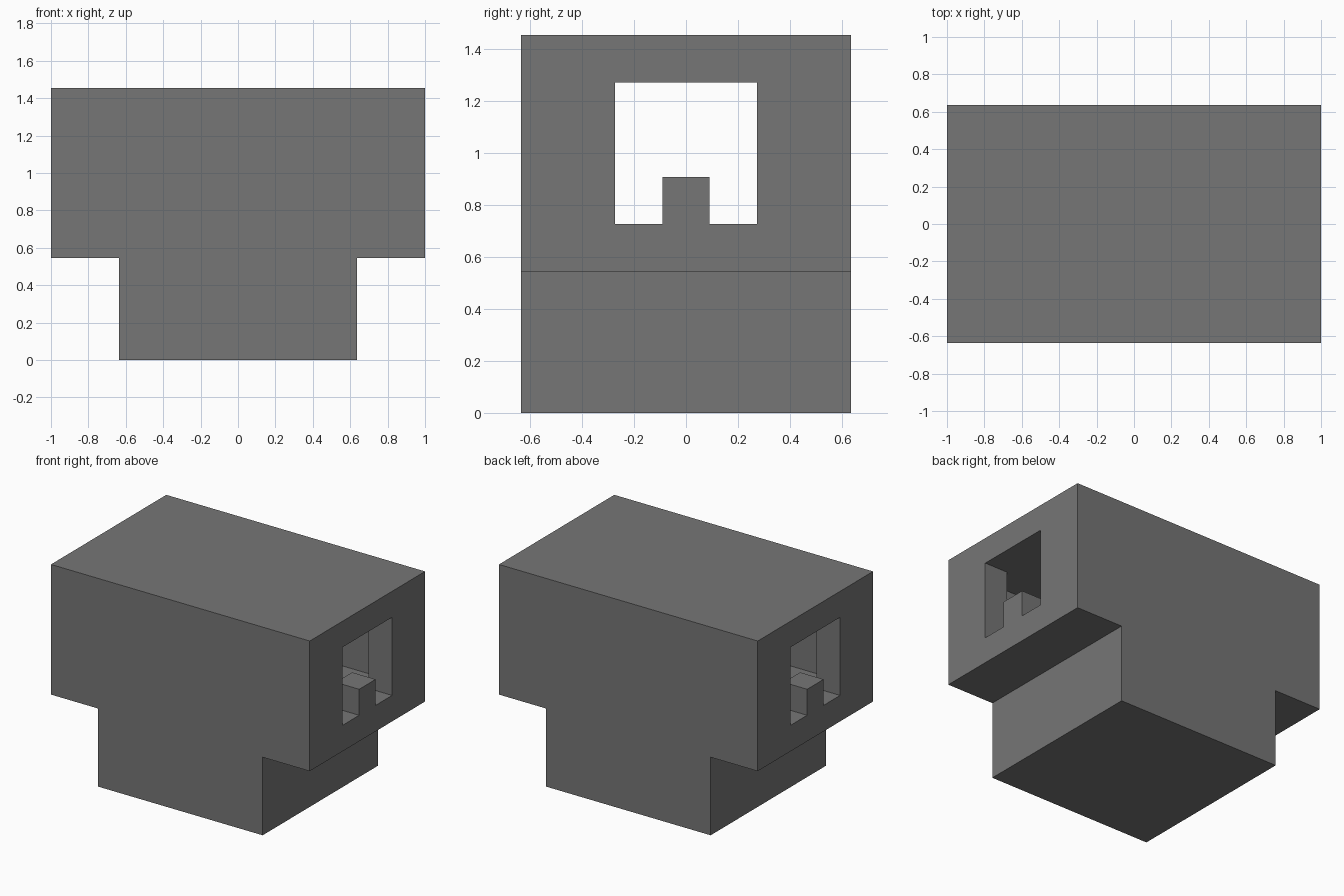
import bpy
import bmesh
from mathutils import Vector

U = 1 / 11  # one grid step; the model is 22 steps long

cube = bpy.data.objects.get("Cube")
if cube:
    bpy.data.objects.remove(cube, do_unlink=True)

# Single flat colour
grey = bpy.data.materials.new("plain_grey")
grey.use_nodes = True
colour = (0.18, 0.18, 0.18, 1)
grey.diffuse_color = colour
grey.node_tree.nodes["Principled BSDF"].inputs["Base Color"].default_value = colour


def prism(name, points, direction):
    """Extrude a closed outline (in grid steps) along a direction."""
    bm = bmesh.new()
    face = bm.faces.new([bm.verts.new(Vector(p) * U) for p in points])
    new = bmesh.ops.extrude_face_region(bm, geom=[face])["geom"]
    bmesh.ops.translate(bm, vec=Vector(direction) * U,
                        verts=[v for v in new if isinstance(v, bmesh.types.BMVert)])
    bmesh.ops.recalc_face_normals(bm, faces=bm.faces)
    mesh = bpy.data.meshes.new(name)
    bm.to_mesh(mesh)
    bm.free()
    mesh.materials.append(grey)
    obj = bpy.data.objects.new(name, mesh)
    bpy.context.collection.objects.link(obj)
    return obj


def mirrored(half):
    """Complete an outline by mirroring it across x = 0."""
    return half + [(-x, y, z) for x, y, z in reversed(half)]


def subtract(target, cutter):
    mod = target.modifiers.new("cut", 'BOOLEAN')
    mod.operation = 'DIFFERENCE'
    mod.solver = 'EXACT'
    mod.object = cutter
    bpy.context.view_layer.objects.active = target
    bpy.ops.object.modifier_apply(modifier=mod.name)
    bpy.data.objects.remove(cutter, do_unlink=True)


# Wide block on a narrower base
body = prism("hollow_block",
             mirrored([(7, -7, 0), (7, -7, 6), (11, -7, 6), (11, -7, 16)]),
             (0, 14, 0))

# Inner room with an opening at each end
room = prism("room_cutter",
             mirrored([(9, -5, 8), (9, -3, 8), (12, -3, 8),
                       (12, 3, 8), (9, 3, 8), (9, 5, 8)]),
             (0, 0, 6))

# Keep a small upright tab in the sill of each opening
for side in (-1, 1):
    tab = prism("tab_cutter",
                [(side * 9, -1, 7), (side * 9, 1, 7), (side * 9, 1, 10), (side * 9, -1, 10)],
                (side * 4, 0, 0))
    subtract(room, tab)

subtract(body, room)
